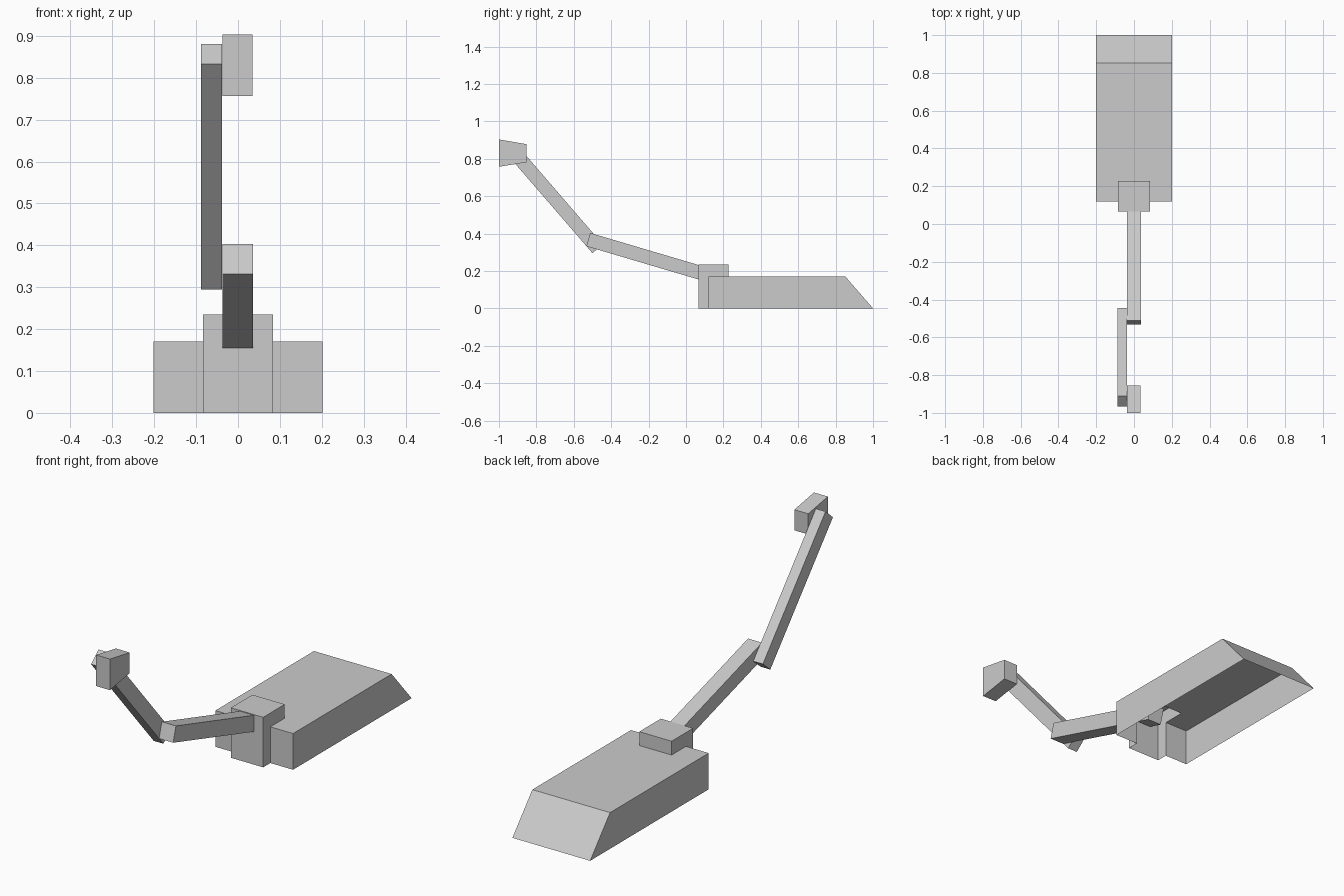
import bpy, bmesh

if "Cube" in bpy.data.objects:
    bpy.data.objects.remove(bpy.data.objects["Cube"])


def extrude_profile(name, profile, x0, x1):
    """Closed solid: (y, z) profile swept from x0 to x1."""
    bm = bmesh.new()
    face = bm.faces.new([bm.verts.new((x0, y, z)) for y, z in profile])
    ext = bmesh.ops.extrude_face_region(bm, geom=[face], use_keep_orig=True)
    moved = [g for g in ext["geom"] if isinstance(g, bmesh.types.BMVert)]
    bmesh.ops.translate(bm, verts=moved, vec=(x1 - x0, 0, 0))
    bmesh.ops.recalc_face_normals(bm, faces=bm.faces)
    mesh = bpy.data.meshes.new(name)
    bm.to_mesh(mesh)
    bm.free()
    obj = bpy.data.objects.new(name, mesh)
    bpy.context.collection.objects.link(obj)
    return obj


# Base housing with sloped back, and the raised pivot block joined to its front
base = extrude_profile("base_housing", [(0.12, -0.1), (1.0, -0.1), (1.0, 0),
                                        (0.852, 0.17), (0.12, 0.17)], -0.202, 0.202)
block = extrude_profile("pivot_block", [(0.067, -0.1), (0.227, -0.1),
                                        (0.227, 0.235), (0.067, 0.235)], -0.084, 0.084)
mod = base.modifiers.new("join", "BOOLEAN")
mod.operation = "UNION"
mod.solver = "EXACT"
mod.object = block
bpy.context.view_layer.update()
joined = bpy.data.meshes.new_from_object(
    base.evaluated_get(bpy.context.evaluated_depsgraph_get()))
base.modifiers.clear()
base.data = joined
bpy.data.objects.remove(block)

# Cut the shell at ground level, leaving the underside open
bm = bmesh.new()
bm.from_mesh(joined)
bmesh.ops.bisect_plane(bm, geom=bm.verts[:] + bm.edges[:] + bm.faces[:], dist=1e-5,
                       plane_co=(0, 0, 0), plane_no=(0, 0, 1), clear_inner=True)
bm.to_mesh(joined)
bm.free()

# Lower arm, its root pushed into the pivot block
extrude_profile("lower_arm", [(-0.533, 0.332), (0.14, 0.133),
                              (0.161, 0.204), (-0.512, 0.403)], -0.037, 0.036)

# Upper arm, offset to the side of the lower arm
extrude_profile("upper_arm", [(-0.965, 0.833), (-0.5, 0.295),
                              (-0.445, 0.342), (-0.91, 0.881)], -0.088, -0.038)

# Tapered head at the tip
extrude_profile("head", [(-1.0, 0.757), (-0.854, 0.781),
                         (-0.854, 0.878), (-1.0, 0.903)], -0.037, 0.035)
